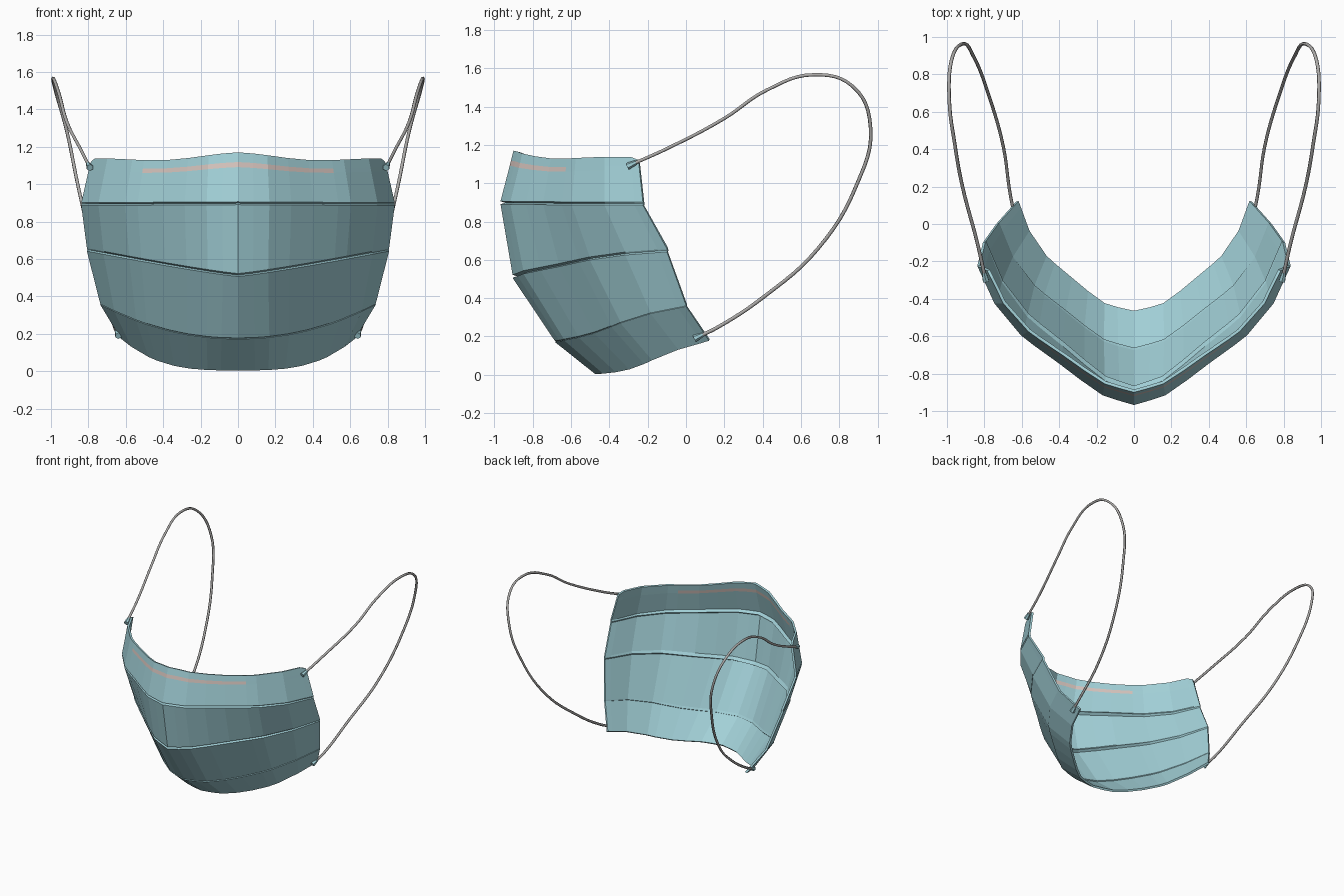
import bpy, bmesh, math
from mathutils import Vector

if "Cube" in bpy.data.objects:
    bpy.data.objects.remove(bpy.data.objects["Cube"])


def material(name, rgb):
    m = bpy.data.materials.new(name)
    m.diffuse_color = (*rgb, 1)
    m.use_nodes = True
    m.node_tree.nodes["Principled BSDF"].inputs["Base Color"].default_value = m.diffuse_color
    return m


TEAL = material("teal fabric", (0.36, 0.63, 0.68))
GREY = material("grey elastic", (0.42, 0.41, 0.40))
PINK = material("pale pink strip", (0.67, 0.55, 0.51))

# Column positions along half a row, and how far each has curved backwards
U = [0, 0.1, 0.2, 0.34, 0.48, 0.64, 0.72, 0.89, 0.975, 1]
F = [0, 0.033, 0.07, 0.18, 0.30, 0.43, 0.50, 0.73, 0.94, 1]


def half_row(yc, zc, edge, power, dip=0.0, widen=1.0, tuck=0.0, lift=0.0):
    """Half a row from the centre line to the side edge; tuck sinks it inwards, lift raises it."""
    xe, ye, ze = edge
    pts = []
    for u, f in zip(U, F):
        u = u ** widen
        t = tuck * (1 - 0.85 * u ** 3)
        z = zc + (ze - zc) * u ** power - dip * math.sin(math.pi * u) ** 2
        pts.append(Vector((xe * u * (1 - 0.9 * t), yc + (ye - yc) * f + t * (1 - 0.5 * u),
                           z + lift)))
    return pts


def full_row(half):
    return [Vector((-p.x, p.y, p.z)) for p in half[:0:-1]] + half


# Pleated mask body: top hem, nose strip band, three creases, bottom hem
top = dict(yc=-0.90, zc=1.17, edge=(0.785, -0.25, 1.137), power=1.0, dip=0.025)
fold_a = dict(yc=-0.968, zc=0.898, edge=(0.838, -0.225, 0.893), power=1.0)
fold_b = dict(yc=-0.905, zc=0.514, edge=(0.808, -0.10, 0.65), power=1.15)
fold_c = dict(yc=-0.685, zc=0.175, edge=(0.737, 0.0, 0.36), power=2.1, widen=0.92)
bottom = dict(yc=-0.474, zc=0.004, edge=(0.63, 0.12, 0.178), power=3.2, widen=0.84)
rows = [half_row(**top)]
first_fold = half_row(**fold_a)
for t in (0.19, 0.29):
    rows.append([a.lerp(b, t) for a, b in zip(rows[0], first_fold)])
for fold, tuck, gap in ((fold_a, 0.024, 0.008), (fold_b, 0.024, 0.008), (fold_c, 0.008, 0.003)):
    rows += [half_row(**fold, lift=gap), half_row(**fold, tuck=tuck),
             half_row(**fold, lift=-gap)]
rows.append(half_row(**bottom))
rows[0][-1].z -= 0.015     # clipped top corner

bm = bmesh.new()
grid = [[bm.verts.new(p) for p in full_row(r)] for r in rows]
for r, (a, b) in enumerate(zip(grid, grid[1:])):
    for i in range(len(a) - 1):
        f = bm.faces.new((a[i], b[i], b[i + 1], a[i + 1]))
        # the second band carries the nose strip near the middle
        if r == 1 and abs(f.calc_center_median().x) < 0.5:
            f.material_index = 1
me = bpy.data.meshes.new("mask_body")
bm.to_mesh(me)
bm.free()
me.materials.append(TEAL)
me.materials.append(PINK)
body = bpy.data.objects.new("mask_body", me)
bpy.context.collection.objects.link(body)
s = body.modifiers.new("thickness", 'SOLIDIFY')
s.thickness = 0.016
s.offset = -1

centre = bpy.data.objects.new("mirror_centre", None)
bpy.context.collection.objects.link(centre)
centre.hide_render = True


def mirror(ob):
    m = ob.modifiers.new("other side", 'MIRROR')
    m.mirror_object = centre


# Elastic ear loop as a smooth curve
path = [(0.795, -0.29, 1.095), (0.838, -0.1, 1.18), (0.917, 0.2, 1.338), (0.957, 0.42, 1.485),
        (0.988, 0.67, 1.566), (0.977, 0.87, 1.505), (0.917, 0.963, 1.29), (0.855, 0.89, 0.99),
        (0.777, 0.69, 0.66), (0.698, 0.41, 0.41), (0.662, 0.16, 0.245), (0.642, 0.06, 0.197)]
cu = bpy.data.curves.new("ear_loop", 'CURVE')
cu.dimensions = '3D'
cu.bevel_depth = 0.0095
cu.bevel_resolution = 1
cu.resolution_u = 6
cu.use_fill_caps = True
sp = cu.splines.new('BEZIER')
sp.bezier_points.add(len(path) - 1)
for bp, p in zip(sp.bezier_points, path):
    bp.co = p
    bp.handle_left_type = bp.handle_right_type = 'AUTO'
cu.materials.append(GREY)
curve_ob = bpy.data.objects.new("ear_loop_path", cu)
bpy.context.collection.objects.link(curve_ob)
bpy.context.view_layer.update()
me = bpy.data.meshes.new_from_object(curve_ob.evaluated_get(bpy.context.evaluated_depsgraph_get()))
bpy.data.objects.remove(curve_ob)
loop_ob = bpy.data.objects.new("ear_loop", me)
bpy.context.collection.objects.link(loop_ob)
for p in me.polygons:
    p.use_smooth = True
mirror(loop_ob)

# Small fabric cones holding the loop ends
for name, a, b in (("upper_loop_anchor", path[0], path[1]), ("lower_loop_anchor", path[-1], path[-2])):
    a, b = Vector(a), Vector(b)
    d = (b - a).normalized()
    bpy.ops.mesh.primitive_cone_add(vertices=6, radius1=0.019, radius2=0.012, depth=0.05,
                                    location=a + d * 0.008, rotation=d.to_track_quat('Z', 'Y').to_euler())
    ob = bpy.context.object
    ob.name = name
    ob.data.materials.append(TEAL)
    mirror(ob)
